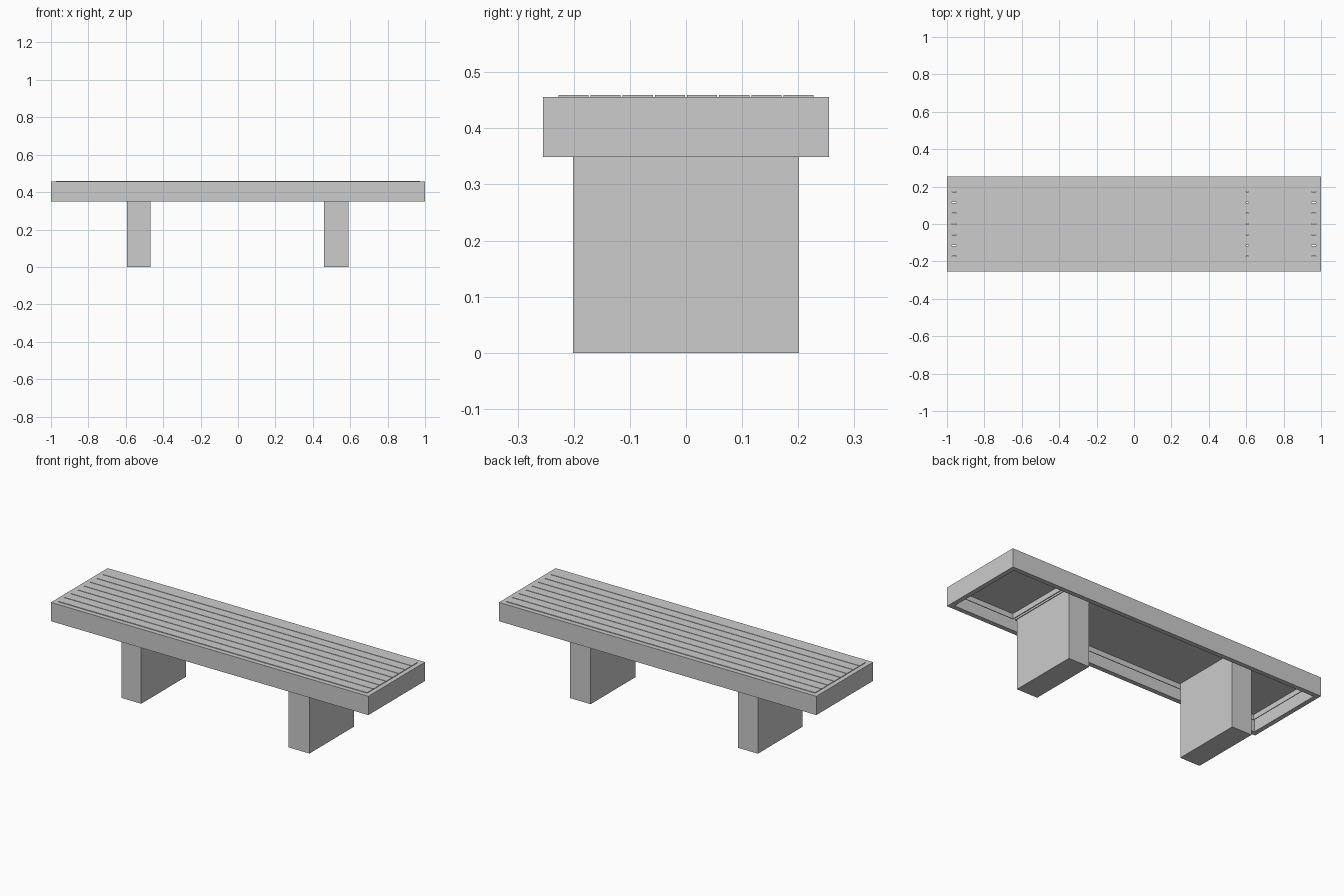
import bpy
import bmesh

# Remove the default cube
cube = bpy.data.objects.get("Cube")
if cube:
    bpy.data.objects.remove(cube, do_unlink=True)

# One flat grey for the whole bench
grey = bpy.data.materials.new("grey")
grey.use_nodes = True
COLOUR = (0.604, 0.604, 0.604, 1)
grey.diffuse_color = COLOUR
grey.node_tree.nodes["Principled BSDF"].inputs["Base Color"].default_value = COLOUR


def add_object(name, bm):
    mesh = bpy.data.meshes.new(name)
    bm.to_mesh(mesh)
    bm.free()
    mesh.materials.append(grey)
    obj = bpy.data.objects.new(name, mesh)
    bpy.context.collection.objects.link(obj)


def box(name, x, y, z):
    """Box spanning the given (low, high) ranges."""
    bm = bmesh.new()
    bmesh.ops.create_cube(bm, size=1)
    for v in bm.verts:
        v.co = [r[0] if c < 0 else r[1] for c, r in zip(v.co, (x, y, z))]
    add_object(name, bm)


def ring(name, x, y, wall, z):
    """Rectangular frame, open above and below, with mitred corners."""
    bm = bmesh.new()
    loops = []
    for inset, height in ((0, z[0]), (0, z[1]), (wall, z[1]), (wall, z[0])):
        x0, x1, y0, y1 = x[0] + inset, x[1] - inset, y[0] + inset, y[1] - inset
        loops.append([bm.verts.new((px, py, height)) for px, py in
                      ((x0, y0), (x1, y0), (x1, y1), (x0, y1))])
    for i in range(4):
        a, b = loops[i], loops[(i + 1) % 4]
        for j in range(4):
            k = (j + 1) % 4
            bm.faces.new((a[j], a[k], b[k], b[j]))
    bmesh.ops.recalc_face_normals(bm, faces=bm.faces)
    add_object(name, bm)


# Outer seat frame
ring("seat_frame", (-1, 1), (-0.255, 0.255), 0.0265, (0.349, 0.456))

# Eight thin lengthwise slats with narrow gaps, filling the frame
COUNT, PITCH, WIDTH = 8, 0.0573, 0.0537
for i in range(COUNT):
    y = (i - (COUNT - 1) / 2) * PITCH
    box(f"slat_{i + 1}", (-0.973, 0.973),
        (y - WIDTH / 2, y + WIDTH / 2), (0.453, 0.459))

# Two trays under the slats: a slab with a thin skirt hanging below
TRAY_Y = (-0.207, 0.207)
for name, x in (("long_tray", (-0.95, 0.6)), ("short_tray", (0.612, 0.95))):
    box(name + "_slab", x, TRAY_Y, (0.425, 0.453))
    ring(name + "_skirt", x, TRAY_Y, 0.004, (0.396, 0.425))

# Block legs
for name, x in (("right_leg", (-0.594, -0.469)), ("left_leg", (0.46, 0.591))):
    box(name, x, (-0.201, 0.201), (0, 0.453))
